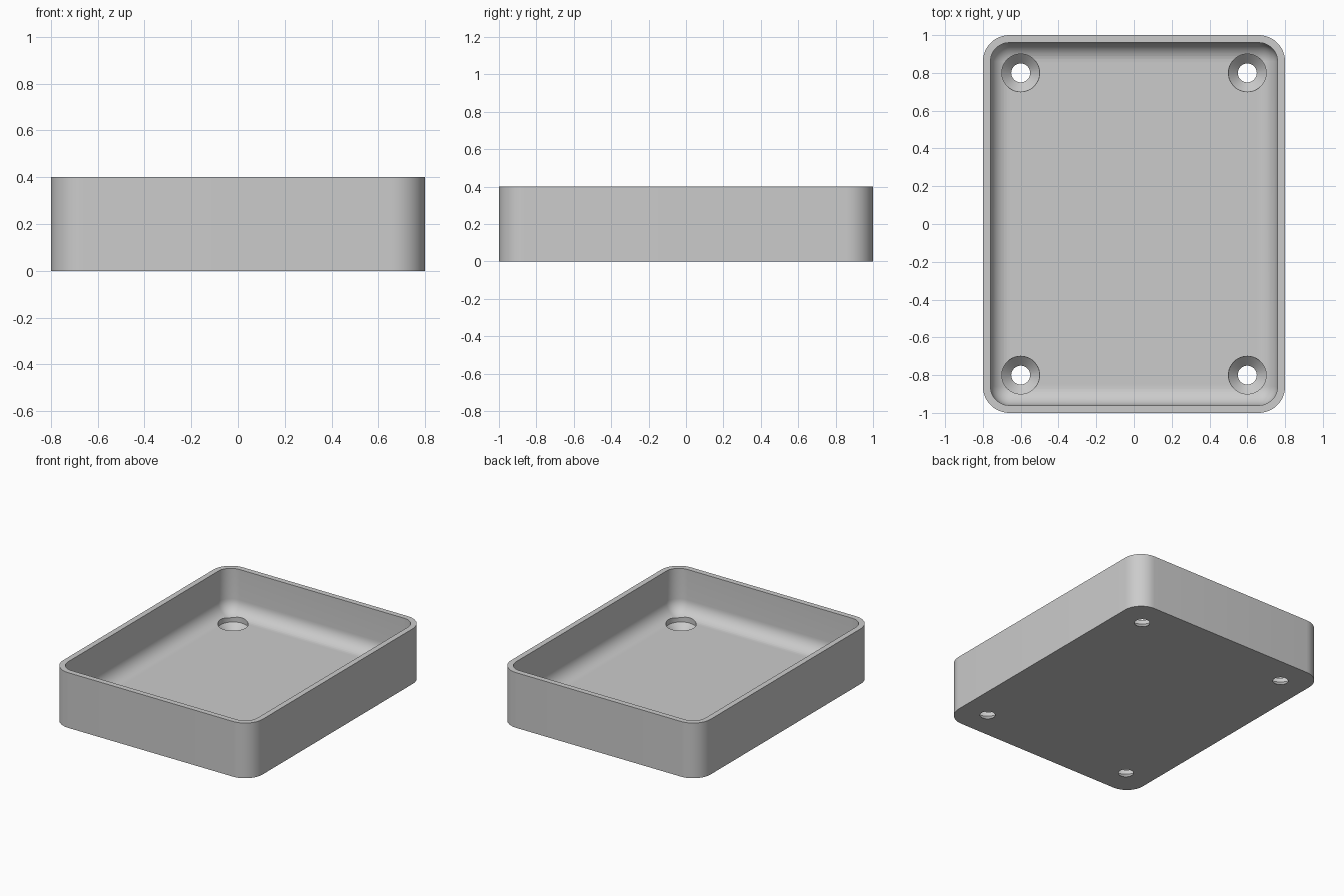
import bpy
import bmesh
import math

if "Cube" in bpy.data.objects:
    bpy.data.objects.remove(bpy.data.objects["Cube"], do_unlink=True)

WIDTH, LENGTH, HEIGHT = 1.6, 2.0, 0.4
WALL, FLOOR = 0.04, 0.08
INNER_RADIUS = FILLET = 0.1
CORNER_STEPS, FILLET_STEPS, HOLE_SIDES = 12, 10, 48

grey = bpy.data.materials.new("plain_grey")
grey.use_nodes = True
grey.diffuse_color = (0.6, 0.6, 0.6, 1)
grey.node_tree.nodes["Principled BSDF"].inputs["Base Color"].default_value = (0.6, 0.6, 0.6, 1)


def rounded_ring(inset, radius, z):
    """Points of a rounded rectangle, anticlockwise."""
    points = []
    for corner, (sx, sy) in enumerate([(1, 1), (-1, 1), (-1, -1), (1, -1)]):
        cx = sx * (WIDTH / 2 - inset - radius)
        cy = sy * (LENGTH / 2 - inset - radius)
        for i in range(CORNER_STEPS + 1):
            a = math.pi / 2 * (corner + i / CORNER_STEPS)
            points.append((cx + radius * math.cos(a), cy + radius * math.sin(a), z))
    return points


def circle_ring(x, y, radius, z):
    angles = [2 * math.pi * i / HOLE_SIDES for i in range(HOLE_SIDES)]
    return [(x + radius * math.cos(a), y + radius * math.sin(a), z) for a in angles]


def add_stack(bm, rings):
    """Skin successive rings and cap both ends."""
    loops = [[bm.verts.new(p) for p in ring] for ring in rings]
    n = len(loops[0])
    for low, high in zip(loops, loops[1:]):
        for i in range(n):
            j = (i + 1) % n
            bm.faces.new((low[i], low[j], high[j], high[i]))
    bm.faces.new(loops[0][::-1])
    bm.faces.new(loops[-1])


def make_object(name, bm):
    bmesh.ops.remove_doubles(bm, verts=bm.verts, dist=1e-5)
    bmesh.ops.recalc_face_normals(bm, faces=bm.faces)
    mesh = bpy.data.meshes.new(name)
    bm.to_mesh(mesh)
    bm.free()
    mesh.materials.append(grey)
    obj = bpy.data.objects.new(name, mesh)
    bpy.context.collection.objects.link(obj)
    return obj


# Tray: outer wall, rim, inner wall, then the fillet down to the floor
outer_radius = INNER_RADIUS + WALL
rings = [rounded_ring(0, outer_radius, 0),
         rounded_ring(0, outer_radius, HEIGHT),
         rounded_ring(WALL, INNER_RADIUS, HEIGHT)]
for i in range(FILLET_STEPS + 1):
    a = math.pi / 2 * i / FILLET_STEPS
    shrink = FILLET * (1 - math.cos(a))
    rings.append(rounded_ring(WALL + shrink, INNER_RADIUS - shrink,
                              FLOOR + FILLET * (1 - math.sin(a))))
bm = bmesh.new()
add_stack(bm, rings)
tray = make_object("tray", bm)

# Countersunk screw holes: a cone from the underside, then a straight recess
bm = bmesh.new()
for x in (-0.6, 0.6):
    for y in (-0.8, 0.8):
        add_stack(bm, [circle_ring(x, y, r, z) for r, z in
                       [(0.05, -0.05), (0.05, 0), (0.1, 0.05), (0.1, 0.2)]])
cutter = make_object("hole_cutter", bm)
cutter.hide_render = True

cut = tray.modifiers.new("screw_holes", "BOOLEAN")
cut.operation = "DIFFERENCE"
cut.solver = "EXACT"
cut.object = cutter

bpy.ops.object.select_all(action="DESELECT")
tray.select_set(True)
bpy.context.view_layer.objects.active = tray
bpy.ops.object.modifier_apply(modifier=cut.name)
bpy.data.objects.remove(cutter, do_unlink=True)
bpy.ops.object.shade_smooth_by_angle(angle=math.radians(30))
